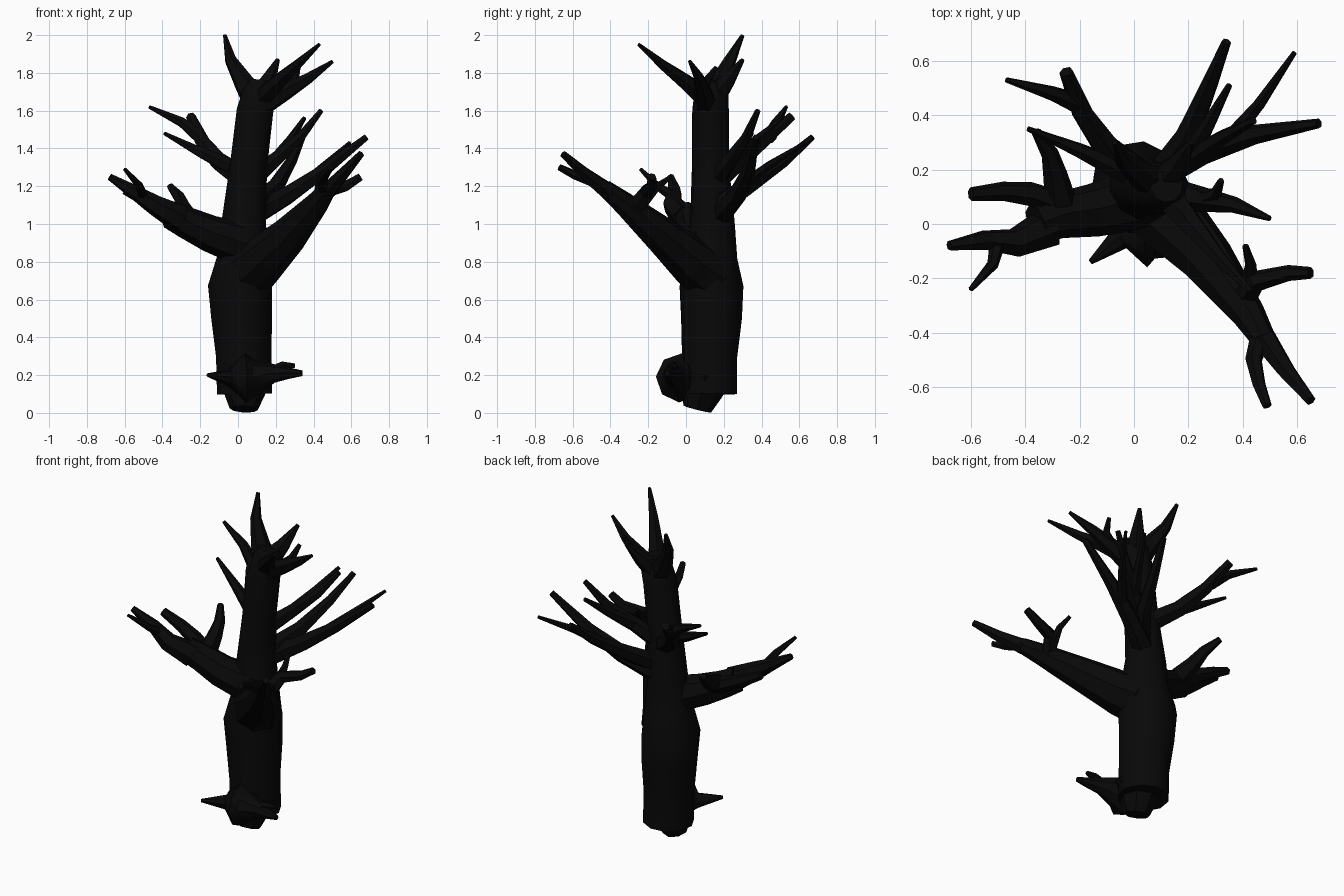
import bpy
import bmesh
import math
from mathutils import Vector

default_cube = bpy.data.objects.get("Cube")
if default_cube:
    bpy.data.objects.remove(default_cube, do_unlink=True)

# Charred bark, the only colour
bark = bpy.data.materials.new("black_bark")
bark.use_nodes = True
bark.diffuse_color = (.0025, .0025, .0025, 1)
bark.node_tree.nodes["Principled BSDF"].inputs["Base Color"].default_value = bark.diffuse_color


def finish(name, bm):
    """Turn a bmesh into a bark-coloured object."""
    bmesh.ops.recalc_face_normals(bm, faces=bm.faces)
    mesh = bpy.data.meshes.new(name)
    bm.to_mesh(mesh)
    bm.free()
    mesh.materials.append(bark)
    obj = bpy.data.objects.new(name, mesh)
    bpy.context.collection.objects.link(obj)
    bpy.ops.object.select_all(action="DESELECT")
    obj.select_set(True)
    bpy.context.view_layer.objects.active = obj
    bpy.ops.object.shade_smooth_by_angle(angle=math.radians(40))


def tube(name, rings, sides):
    """Skin a path of (x, y, z, radius) rings and cap both ends."""
    bm = bmesh.new()
    points = [Vector(r[:3]) for r in rings]
    last = len(points) - 1
    side = None
    loops = []
    for i, point in enumerate(points):
        along = (points[min(i + 1, last)] - points[max(i - 1, 0)]).normalized()
        if side is None:
            side = along.orthogonal()
        side = (side - along * side.dot(along)).normalized()
        up = along.cross(side)
        loop = []
        for k in range(sides):
            turn = math.tau * k / sides
            offset = side * math.cos(turn) + up * math.sin(turn)
            loop.append(bm.verts.new(point + offset * rings[i][3]))
        loops.append(loop)
    for low, high in zip(loops, loops[1:]):
        for k in range(sides):
            n = (k + 1) % sides
            bm.faces.new((low[k], low[n], high[n], high[k]))
    bm.faces.new(loops[0][::-1])
    bm.faces.new(loops[-1])
    finish(name, bm)


def branch(name, thick, thin, *path, sides=6):
    """A limb that tapers evenly from thick to thin along its path."""
    points = [Vector(p) for p in path]
    run = [0]
    for a, b in zip(points, points[1:]):
        run.append(run[-1] + (b - a).length)
    radii = [thick + (thin - thick) * r / run[-1] for r in run]
    tube(name, [(*p, r) for p, r in zip(points, radii)], sides)


# Trunk: swollen below the limbs, leaning slightly towards the top
tube("trunk", [
    (.035, .125, .1, .148), (.03, .125, .3, .148), (.02, .135, .5, .163),
    (.01, .135, .67, .171), (.03, .13, .82, .143), (.03, .14, 1.0, .12),
    (.055, .13, 1.3, .1), (.09, .13, 1.6, .098), (.115, .135, 1.7, .09),
    (.12, .14, 1.76, .06),
], sides=10)

# Root stump sticking out below the trunk
branch("root_stump", .15, .075, (.035, .1, .2), (.035, .08, .1), (.03, .06, .02), sides=8)

# Knot at the foot, drawn out into a dead spike on each side
tube("foot_knot", [
    (-.16, -.14, .2, .01), (-.05, -.05, .185, .045), (.04, -.03, .185, .13),
    (.1, -.04, .19, .09), (.19, -.07, .21, .05), (.27, -.09, .21, .03),
    (.34, -.1, .21, .015),
], sides=8)
branch("foot_twig", .04, .012, (.18, -.07, .21), (.24, -.07, .25), (.3, -.06, .25))

# Heavy limb reaching forward on the left
branch("left_limb", .15, .045, (.04, .13, .73), (.12, .03, .8), (.27, -.13, .94),
       (.42, -.33, 1.11), (.48, -.43, 1.19), sides=8)
branch("left_limb_end", .05, .02, (.47, -.41, 1.17), (.56, -.54, 1.27), (.65, -.65, 1.37))
branch("left_limb_fork", .04, .018, (.47, -.4, 1.17), (.44, -.5, 1.23), (.46, -.59, 1.26),
       (.49, -.67, 1.3))
branch("left_limb_shoot", .05, .022, (.4, -.28, 1.08), (.45, -.21, 1.17), (.57, -.18, 1.2),
       (.65, -.18, 1.25))
branch("left_limb_twig", .035, .012, (.42, -.24, 1.1), (.43, -.15, 1.2), (.41, -.08, 1.25))

# Heavy limb on the right and its forks
branch("right_limb", .12, .075, (.06, .12, .88), (-.03, .08, .91), (-.15, .05, .95),
       (-.28, .03, 1.01), (-.36, .0, 1.05), sides=8)
branch("right_limb_end", .075, .018, (-.31, -.01, 1.03), (-.44, -.07, 1.1),
       (-.55, -.06, 1.17), (-.68, -.08, 1.25))
branch("right_limb_twig", .03, .01, (-.5, -.06, 1.14), (-.52, -.15, 1.2), (-.6, -.24, 1.29))
branch("right_limb_fork", .055, .025, (-.28, .07, 1.02), (-.38, .11, 1.07),
       (-.48, .12, 1.12), (-.6, .11, 1.18))
branch("right_limb_shoot", .06, .018, (-.27, .08, 1.03), (-.29, .18, 1.08),
       (-.31, .26, 1.14), (-.36, .34, 1.2))

# Rear branches on the left
branch("rear_left_low", .065, .018, (.08, .18, 1.05), (.26, .27, 1.15), (.45, .33, 1.28),
       (.68, .37, 1.46))
branch("rear_left_low_fork", .035, .01, (.34, .3, 1.2), (.46, .44, 1.31), (.59, .63, 1.43))
branch("rear_left_middle", .06, .018, (.09, .17, 1.1), (.2, .33, 1.2), (.28, .52, 1.33),
       (.34, .67, 1.46))
branch("rear_left_high", .055, .015, (.08, .16, 1.24), (.22, .25, 1.36), (.33, .32, 1.46),
       (.44, .38, 1.6))
branch("rear_left_high_fork", .04, .012, (.2, .24, 1.34), (.28, .38, 1.45), (.35, .51, 1.56))

# Rear branches on the right
branch("rear_right_branch", .065, .026, (.03, .17, 1.24), (-.1, .28, 1.33),
       (-.19, .41, 1.44), (-.25, .56, 1.57))
branch("rear_right_fork", .04, .01, (-.2, .44, 1.46), (-.3, .48, 1.54), (-.47, .53, 1.62))
branch("rear_right_twig", .045, .01, (-.03, .19, 1.3), (-.2, .27, 1.38), (-.39, .35, 1.48))

# Crown of broken shoots
branch("crown_spike", .075, .01, (.1, .14, 1.64), (.03, .18, 1.75), (-.04, .235, 1.87),
       (-.07, .3, 2.0))
branch("crown_front", .06, .01, (.12, .11, 1.66), (.21, .0, 1.75), (.31, -.12, 1.84),
       (.43, -.25, 1.95))
branch("crown_left", .065, .01, (.12, .11, 1.63), (.25, .09, 1.7), (.37, .07, 1.77),
       (.5, .02, 1.86))
branch("crown_left_twig", .035, .012, (.24, .09, 1.7), (.3, .11, 1.76), (.32, .16, 1.83))
branch("crown_back", .07, .012, (.11, .15, 1.68), (.16, .22, 1.76), (.21, .3, 1.87))
